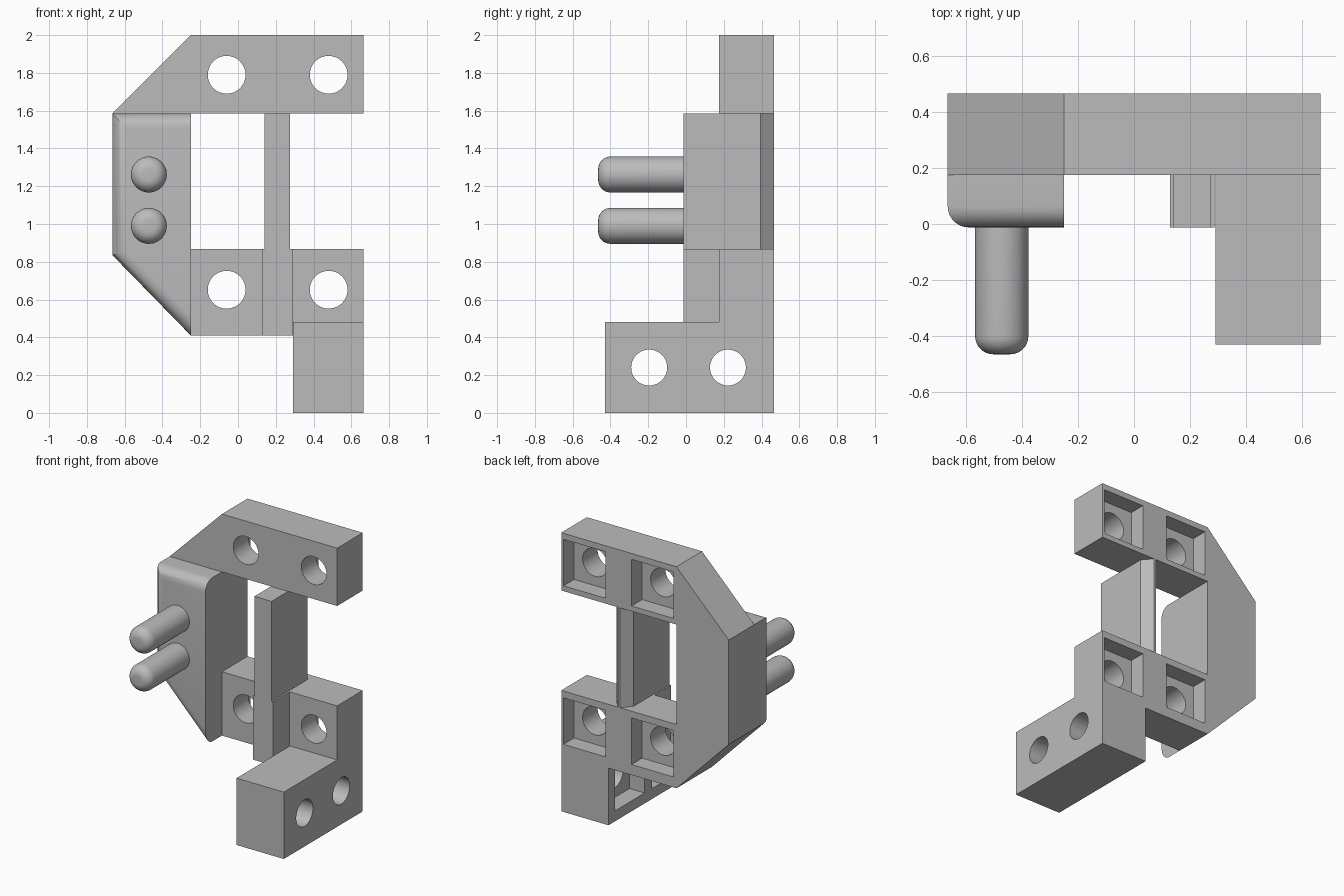
import bpy
import bmesh
import math
from mathutils import Matrix, Vector

cube = bpy.data.objects.get("Cube")
if cube:
    bpy.data.objects.remove(cube, do_unlink=True)

grey = bpy.data.materials.new("plain grey")
grey.use_nodes = True
grey.diffuse_color = (0.5, 0.5, 0.5, 1)
grey.node_tree.nodes["Principled BSDF"].inputs["Base Color"].default_value = (0.5, 0.5, 0.5, 1)

# Shared dimensions
LEFT, INNER, RIGHT = -0.665, -0.25, 0.665
FRONT, MID, BACK = -0.012, 0.175, 0.465
BAR_LOW, BAR_TOP, UPPER, TOP = 0.41, 0.868, 1.585, 2.0
LEG_X = 0.29


def to_object(name, bm):
    bmesh.ops.recalc_face_normals(bm, faces=bm.faces)
    mesh = bpy.data.meshes.new(name)
    bm.to_mesh(mesh)
    bm.free()
    mesh.materials.append(grey)
    obj = bpy.data.objects.new(name, mesh)
    bpy.context.collection.objects.link(obj)
    return obj


def prism(points, axis, start, end):
    """Extrude a 2D profile along the x, y or z axis."""
    def place(p, d):
        co = list(p)
        co.insert("xyz".index(axis), d)
        return Vector(co)
    bm = bmesh.new()
    face = bm.faces.new([bm.verts.new(place(p, start)) for p in points])
    new = bmesh.ops.extrude_face_region(bm, geom=[face])["geom"]
    shift = place((0, 0), end - start)
    bmesh.ops.translate(bm, vec=shift, verts=[v for v in new if isinstance(v, bmesh.types.BMVert)])
    return bm


def rect(a0, a1, b0, b1):
    return [(a0, b0), (a1, b0), (a1, b1), (a0, b1)]


def drill(center, axis, radius):
    bm = bmesh.new()
    turn = Matrix.Rotation(math.pi / 2, 4, "X" if axis == "y" else "Y")
    bmesh.ops.create_cone(bm, cap_ends=True, segments=48, radius1=radius, radius2=radius,
                          depth=2, matrix=Matrix.Translation(center) @ turn)
    return bm


def cut(obj, cutters):
    """Subtract the cutters and bake the result."""
    tools = [to_object("cutter", bm) for bm in cutters]
    for tool in tools:
        tool.hide_render = True
        mod = obj.modifiers.new("cut", "BOOLEAN")
        mod.operation = "DIFFERENCE"
        mod.solver = "EXACT"
        mod.object = tool
    graph = bpy.context.evaluated_depsgraph_get()
    baked = bpy.data.meshes.new_from_object(obj.evaluated_get(graph))
    obj.modifiers.clear()
    obj.data = baked
    for tool in tools:
        bpy.data.objects.remove(tool, do_unlink=True)


def mount_hole(x, z):
    """Round hole with a square pocket at the back."""
    h = 0.167
    return [drill((x, 0, z), "y", 0.1),
            prism(rect(x - h, x + h, z - h, z + h), "y", BACK - 0.12, BACK + 0.1)]


parts = []

# C-shaped frame with sloped outer corners
frame = to_object("frame", prism([
    (INNER, TOP), (RIGHT, TOP), (RIGHT, UPPER), (INNER, UPPER), (INNER, BAR_TOP),
    (LEG_X, BAR_TOP), (LEG_X, BAR_LOW), (INNER, BAR_LOW), (LEFT, 0.835), (LEFT, UPPER)],
    "y", MID, BACK))
cut(frame, mount_hole(-0.06, 1.79) + mount_hole(0.48, 1.79) + mount_hole(-0.06, 0.652))
parts.append(frame)

# L-shaped leg with side holes pocketed on the inner face
leg = to_object("leg", prism([
    (-0.43, 0), (BACK, 0), (BACK, BAR_TOP), (MID, BAR_TOP), (MID, 0.48), (-0.43, 0.48)],
    "x", LEG_X, RIGHT))
cutters = mount_hole(0.48, 0.652)
for y in (-0.195, 0.222):
    cutters.append(drill((0.5, y, 0.24), "x", 0.095))
    cutters.append(prism(rect(y - 0.167, y + 0.167, 0.075, 0.405), "x", LEG_X - 0.1, LEG_X + 0.12))
cut(leg, cutters)
parts.append(leg)

# Raised pad with rounded outer edges
bm = prism([(INNER, UPPER), (INNER, BAR_LOW), (LEFT, 0.835), (LEFT, UPPER)], "y", FRONT, MID)
rim = [e for e in bm.edges
       if all(v.co.y < MID - 0.01 for v in e.verts)
       and any(v.co.x < INNER - 0.01 for v in e.verts)]
bmesh.ops.bevel(bm, geom=rim, offset=0.075, segments=8, profile=0.5, affect="EDGES")
parts.append(to_object("pad", bm))

# Round-nosed pegs
for label, z in (("upper", 1.262), ("lower", 0.99)):
    bm = bmesh.new()
    nose, radius, tip = 0.065, 0.095, -0.465
    profile = [(0, tip)]
    for i in range(9):
        a = i / 8 * math.pi / 2
        profile.append((radius - nose + nose * math.sin(a), tip + nose - nose * math.cos(a)))
    profile.append((radius, 0.02))
    verts = [bm.verts.new((-0.472 + r, y, z)) for r, y in profile]
    edges = [bm.edges.new(pair) for pair in zip(verts, verts[1:])]
    bmesh.ops.spin(bm, geom=verts + edges, cent=(-0.472, 0, z), axis=(0, 1, 0),
                   angle=math.tau, steps=48)
    bmesh.ops.remove_doubles(bm, verts=bm.verts, dist=0.0005)
    parts.append(to_object(label + "_peg", bm))

# Upright rail with a tapered back edge
mid_x, half = 0.207, 0.068
parts.append(to_object("rail", prism([
    (mid_x - half, FRONT), (mid_x + half, FRONT), (mid_x + half, 0.395),
    (mid_x + 0.008, BACK), (mid_x - 0.008, BACK), (mid_x - half, 0.395)],
    "z", BAR_TOP, UPPER)))

# Wider rib below the rail
parts.append(to_object("rib", prism(rect(0.128, LEG_X - 0.002, FRONT, MID), "z", BAR_LOW, BAR_TOP)))

# Smooth shading with sharp corners
bpy.ops.object.select_all(action="DESELECT")
for obj in parts:
    obj.select_set(True)
bpy.context.view_layer.objects.active = frame
bpy.ops.object.shade_smooth_by_angle(angle=math.radians(30))
